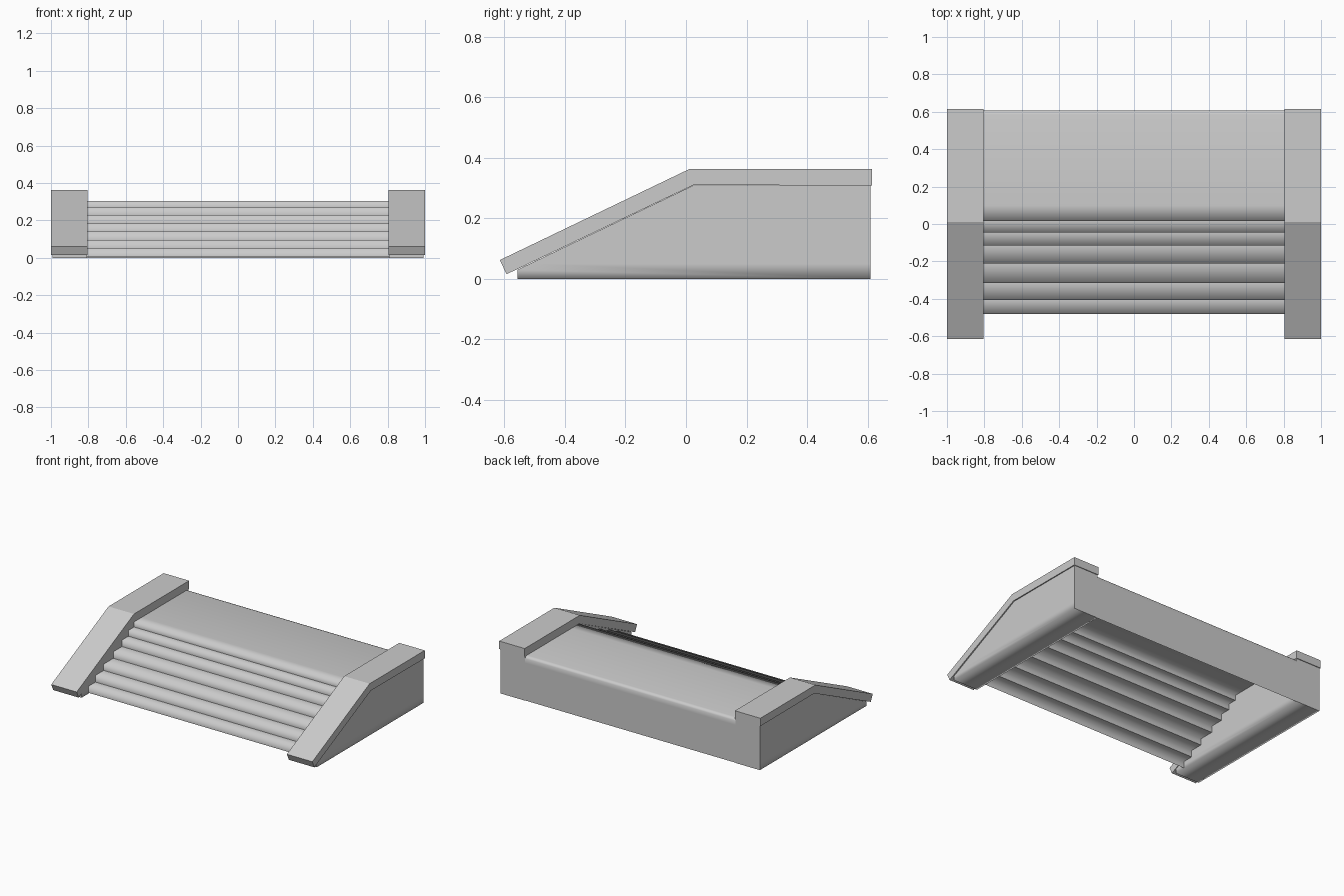
import bpy
import bmesh
from mathutils import Vector

cube = bpy.data.objects.get("Cube")
if cube:
    bpy.data.objects.remove(cube, do_unlink=True)

grey = bpy.data.materials.new("plain_grey")
grey.use_nodes = True
colour = (0.6, 0.6, 0.6, 1)
grey.diffuse_color = colour
grey.node_tree.nodes["Principled BSDF"].inputs["Base Color"].default_value = colour


def finish(name, bm):
    mesh = bpy.data.meshes.new(name)
    bm.to_mesh(mesh)
    bm.free()
    mesh.materials.append(grey)
    obj = bpy.data.objects.new(name, mesh)
    bpy.context.collection.objects.link(obj)
    return obj


def prism(profile, x0, x1):
    """Solid with a (y, z) outline, running from x0 to x1."""
    bm = bmesh.new()
    face = bm.faces.new([bm.verts.new((x0, y, z)) for y, z in profile])
    made = bmesh.ops.extrude_face_region(bm, geom=[face])["geom"]
    verts = [v for v in made if isinstance(v, bmesh.types.BMVert)]
    bmesh.ops.translate(bm, verts=verts, vec=(x1 - x0, 0, 0))
    bmesh.ops.recalc_face_normals(bm, faces=bm.faces)
    return bm


# Side rails and the walls below them, mirrored left and right
RAIL = [(-0.615, 0.062), (0.012, 0.363), (0.615, 0.363),
        (0.615, 0.308), (0.025, 0.31), (-0.593, 0.015)]
WALL = [(-0.557, 0), (-0.557, 0.03), (0.025, 0.309), (0.61, 0.309), (0.61, 0)]

for side, sign in (("left", 1), ("right", -1)):
    finish(side + "_rail", prism(RAIL, sign * 0.805, sign * 1.0))

    bm = prism(WALL, sign * 0.808, sign * 0.993)
    bmesh.ops.bisect_plane(bm, geom=bm.verts[:] + bm.edges[:] + bm.faces[:],
                           plane_co=(0, 0, 0.05), plane_no=(0, 0, 1))
    # The long bottom edges are shaded softly, all other corners stay crisp
    for edge in bm.edges:
        a, b = (v.co for v in edge.verts)
        soft_bottom = max(a.z, b.z) < 0.001 and abs(a.x - b.x) < 0.001
        edge.smooth = soft_bottom or edge.calc_face_angle(0) < 0.5
    for face in bm.faces:
        face.smooth = True
    finish(side + "_wall", bm)

# Steps, platform and back wall as one folded sheet
TREAD_Y = [-0.48, -0.405, -0.315, -0.21, -0.115, -0.045, 0.017]
TREAD_Z = [0.05, 0.096, 0.14, 0.185, 0.23, 0.27, 0.305]
fold = []
inner_corners = set()
floor = 0.004
for y, z in zip(TREAD_Y, TREAD_Z):
    inner_corners.add(len(fold))
    fold += [(y, floor), (y, z)]
    floor = z
fold += [(0.1, 0.305), (0.585, 0.305), (0.6, 0.301),
         (0.607, 0.29), (0.607, 0.26), (0.607, 0)]

bm = bmesh.new()
rows = [[bm.verts.new((x, y, z)) for x in (-0.83, 0.83)] for y, z in fold]
for (a, b), (c, d) in zip(rows, rows[1:]):
    bm.faces.new((a, b, d, c)).smooth = True
for i in inner_corners:
    bm.edges.get(rows[i]).smooth = False
bm.normal_update()
finish("steps_and_platform", bm)
